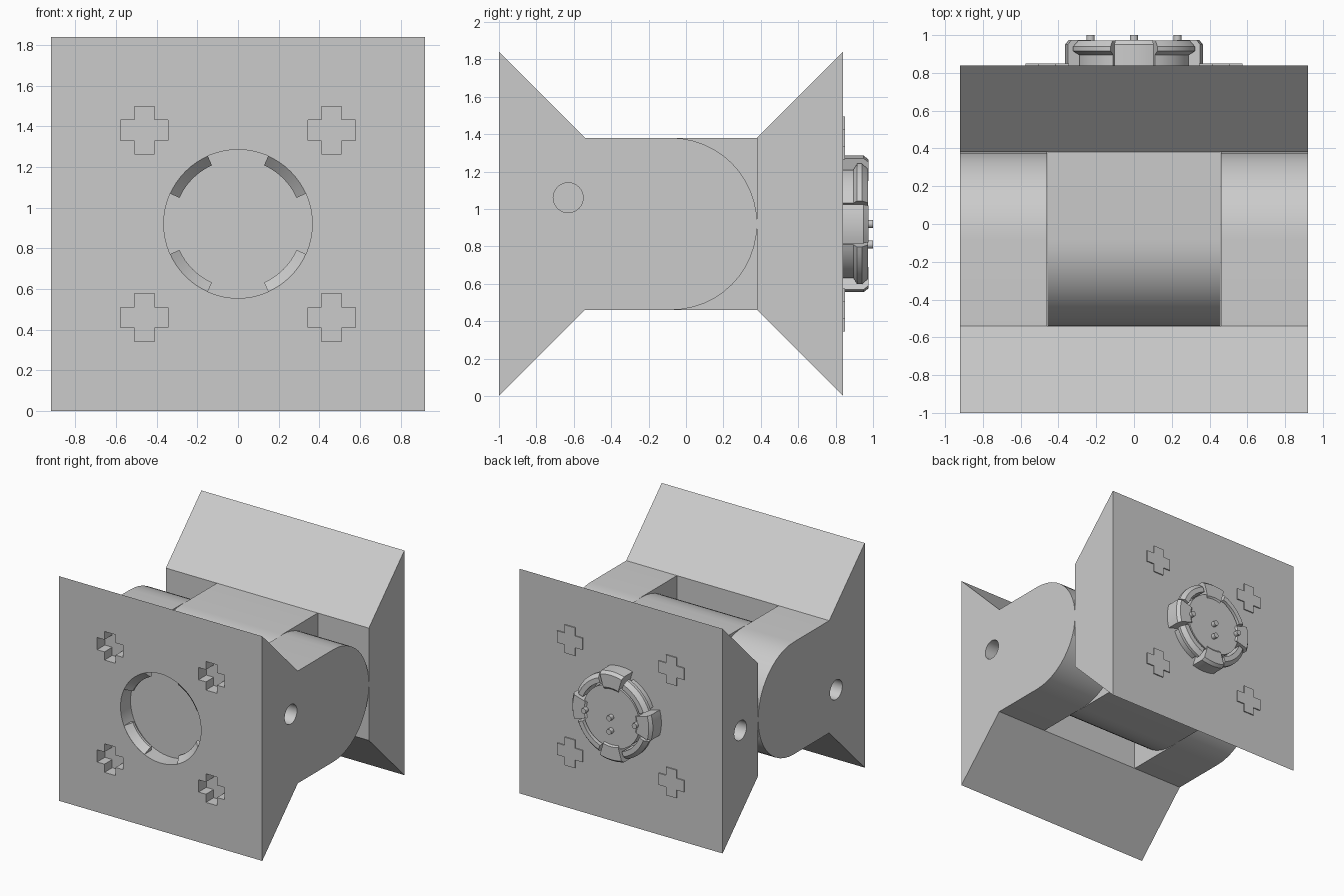
import bpy, bmesh, math
from mathutils import Matrix, Vector

if "Cube" in bpy.data.objects:
    bpy.data.objects.remove(bpy.data.objects["Cube"])

ZC = 0.92          # height of the hinge axis and connector centre
W = 0.92           # half width of the bodies
grey = bpy.data.materials.new("light grey")
grey.diffuse_color = (0.6, 0.6, 0.6, 1)
grey.use_nodes = True
grey.node_tree.nodes["Principled BSDF"].inputs["Base Color"].default_value = grey.diffuse_color


def finish(name, bm):
    bmesh.ops.recalc_face_normals(bm, faces=bm.faces)
    me = bpy.data.meshes.new(name)
    bm.to_mesh(me)
    bm.free()
    me.materials.append(grey)
    ob = bpy.data.objects.new(name, me)
    bpy.context.collection.objects.link(ob)
    return ob


def prism(name, pts, step):
    """Extrude a closed outline of 3D points along a vector."""
    bm = bmesh.new()
    f = bm.faces.new([bm.verts.new(p) for p in pts])
    ext = bmesh.ops.extrude_face_region(bm, geom=[f])["geom"]
    bmesh.ops.translate(bm, vec=Vector(step),
                        verts=[v for v in ext if isinstance(v, bmesh.types.BMVert)])
    return finish(name, bm)


def box(name, x0, x1, y0, y1, z0, z1):
    return prism(name, [(x0, y0, z0), (x1, y0, z0), (x1, y1, z0), (x0, y1, z0)],
                 (0, 0, z1 - z0))


def cylinder(name, x, z, r, y0, y1, n=48):
    pts = [(x + r * math.cos(2 * math.pi * i / n), y0,
            z + r * math.sin(2 * math.pi * i / n)) for i in range(n)]
    return prism(name, pts, (0, y1 - y0, 0))


def side_hole(x0, x1, y, z, r=0.08, n=32):
    pts = [(x0, y + r * math.cos(2 * math.pi * i / n),
            z + r * math.sin(2 * math.pi * i / n)) for i in range(n)]
    return prism("hole_cutter", pts, (x1 - x0, 0, 0))


def cross(name, x, z, y0, y1, a=0.117, b=0.05):
    corner = [(a, -b), (a, b), (b, b)]
    pts = []
    for q in range(4):
        c, s = round(math.cos(q * math.pi / 2)), round(math.sin(q * math.pi / 2))
        pts += [(x + u * c - v * s, y0, z + u * s + v * c) for u, v in corner]
    return prism(name, pts, (0, y1 - y0, 0))


def sector(name, profile, mid, half, steps=8):
    """Sweep an (r, y) profile through an arc around the connector axis."""
    bm = bmesh.new()
    rings = []
    for i in range(steps + 1):
        t = math.radians(mid - half + 2 * half * i / steps)
        rings.append([bm.verts.new((r * math.cos(t), y, ZC + r * math.sin(t)))
                      for r, y in profile])
    n = len(profile)
    for a, b in zip(rings, rings[1:]):
        for j in range(n):
            k = (j + 1) % n
            bm.faces.new((a[j], a[k], b[k], b[j]))
    bm.faces.new(rings[0])
    bm.faces.new(rings[-1])
    return finish(name, bm)


def cut(ob, cutters):
    for c in cutters:
        c.hide_render = True
        m = ob.modifiers.new("cut", 'BOOLEAN')
        m.operation, m.solver, m.object = 'DIFFERENCE', 'EXACT', c
        bpy.context.view_layer.objects.active = ob
        bpy.ops.object.modifier_apply(modifier=m.name)
        bpy.data.objects.remove(c)


def hinge_body(name, flip):
    """Flared plate block that runs into a rounded hinge end."""
    pts = [(-1, 1.84), (-1, 0), (-0.54, 0.46)]
    for i in range(25):
        t = -math.pi / 2 + math.pi * i / 24
        pts.append((-0.08 + 0.46 * math.cos(t), ZC + 0.46 * math.sin(t)))
    pts.append((-0.54, 1.38))
    return prism(name, [(-W, -0.16 - y if flip else y, z) for y, z in pts],
                 (2 * W, 0, 0))


spots = [(sx * 0.46, ZC + sz * 0.46) for sx in (-1, 1) for sz in (-1, 1)]

# Front body: fork with two arms, socket, cross recesses and side holes
front = hinge_body("front_fork_body", False)
cut(front, [box("slot_cutter", -0.46, 0.46, -0.54, 0.6, 0.2, 1.7),
            cylinder("socket_cutter", 0, ZC, 0.365, -1.1, -0.87, 64),
            side_hole(0.62, 1.0, -0.63, 1.06),
            side_hole(-1.0, -0.62, -0.63, 0.78)]
    + [cross("cross_cutter", x, z, -1.1, -0.9) for x, z in spots])

# Back body: single tongue between the arms, one side hole
back = hinge_body("back_tongue_body", True)
back.data.transform(Matrix.Translation((0, 0, 0)))
cut(back, [box("side_cutter", min(s * 0.457, s * 1.1), max(s * 0.457, s * 1.1),
               -0.7, 0.38, 0.2, 1.7) for s in (-1, 1)]
    + [side_hole(-1.0, -0.62, 0.61, ZC)])

# Small parts are placed against the back plate
B = 0.84
for v in back.data.vertices:
    if abs(v.co.y - B) < 0.01:
        v.co.y = B

for i, (x, z) in enumerate(spots):
    cross(f"back_cross_{i}", x, z, B - 0.005, B + 0.009, 0.115, 0.048)

# Socket lips, connector blocks and hooks, alternating round the circle
lip = [(0.366, -0.9995), (0.315, -0.95), (0.315, -0.93), (0.366, -0.91)]
block = [(0.22, B - 0.005), (0.365, B - 0.005), (0.365, 0.95), (0.345, 0.975),
         (0.24, 0.975), (0.22, 0.96)]
hook = [(0.275, B - 0.005), (0.31, B - 0.005), (0.31, 0.895), (0.345, 0.915),
        (0.345, 0.94), (0.315, 0.972), (0.275, 0.972)]
for q in range(4):
    sector(f"socket_lip_{q}", lip, 45 + 90 * q, 21)
    sector(f"connector_block_{q}", block, 90 * q, 16.5)
    sector(f"connector_hook_{q}", hook, 45 + 90 * q, 24)

# Contact disc with pins
cylinder("contact_disc", 0, ZC, 0.255, B - 0.005, 0.965, 64)
for i, (x, z) in enumerate([(0, ZC), (0, 0.81), (-0.23, ZC), (0.23, ZC)]):
    cylinder(f"contact_pin_{i}", x, z, 0.022, 0.95, 1.0, 16)

# Smooth curved walls, keep edges sharp
for ob in bpy.data.objects:
    ob.select_set(True)
bpy.context.view_layer.objects.active = front
bpy.ops.object.shade_smooth_by_angle(angle=math.radians(30))
